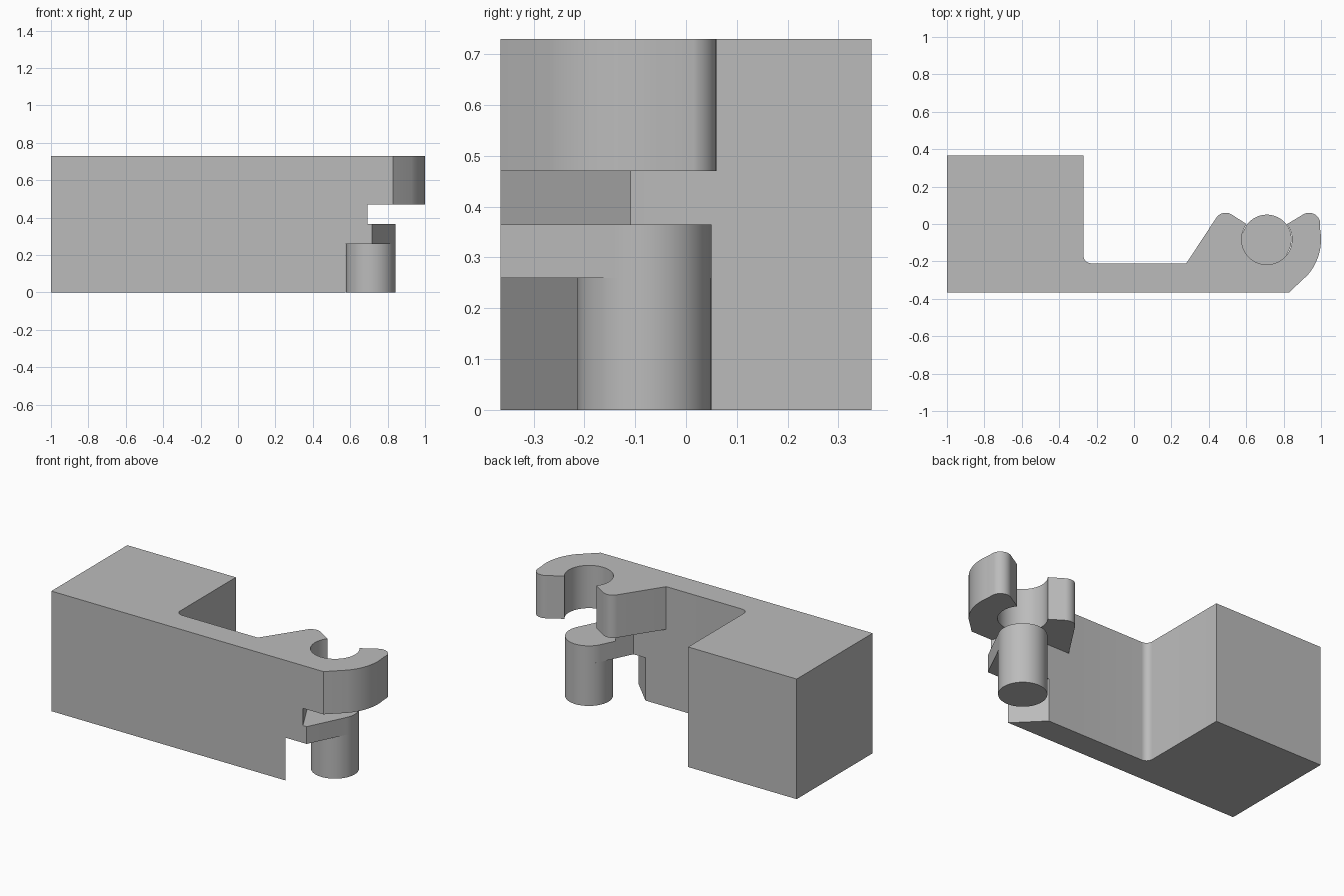
import bpy, bmesh
from math import cos, sin, radians

if "Cube" in bpy.data.objects:
    bpy.data.objects.remove(bpy.data.objects["Cube"], do_unlink=True)

# Single grey material
grey = bpy.data.materials.new("plain_grey")
grey.use_nodes = True
COLOUR = (0.5, 0.5, 0.5, 1)
grey.diffuse_color = COLOUR
grey.node_tree.nodes["Principled BSDF"].inputs["Base Color"].default_value = COLOUR


def arc(cx, cy, r, start, end, steps):
    """Points along an arc, angles in degrees."""
    angles = [radians(start + (end - start) * i / steps) for i in range(steps + 1)]
    return [(cx + r * cos(a), cy + r * sin(a)) for a in angles]


def extrude(name, profile, z0, z1):
    """Solid prism from a plan profile."""
    bm = bmesh.new()
    base = bm.faces.new([bm.verts.new((x, y, z0)) for x, y in profile])
    top = bmesh.ops.extrude_face_region(bm, geom=[base])
    verts = [g for g in top["geom"] if isinstance(g, bmesh.types.BMVert)]
    bmesh.ops.translate(bm, vec=(0, 0, z1 - z0), verts=verts)
    bmesh.ops.recalc_face_normals(bm, faces=bm.faces)
    mesh = bpy.data.meshes.new(name)
    bm.to_mesh(mesh)
    bm.free()
    mesh.materials.append(grey)
    obj = bpy.data.objects.new(name, mesh)
    bpy.context.collection.objects.link(obj)
    bpy.ops.object.select_all(action="DESELECT")
    obj.select_set(True)
    bpy.context.view_layer.objects.active = obj
    bpy.ops.object.shade_smooth_by_angle(angle=radians(30))
    return obj


FRONT, BACK, WALL = -0.365, 0.365, -0.21
HEIGHT, JOIN = 0.73, 0.28
FOOT_TOP, WEB_TOP, CLIP_BASE = 0.26, 0.365, 0.47
PX, PY, PR = 0.71, -0.082, 0.132
start = [(JOIN, WALL), (JOIN, FRONT)]

# Square block with its thin arm and filleted inner corner
extrude("block_and_arm",
        [(-1, FRONT), (JOIN, FRONT), (JOIN, WALL)]
        + arc(-0.23, WALL + 0.04, 0.04, 270, 180, 8)
        + [(-0.27, BACK), (-1, BACK)], 0, HEIGHT)

# Lower end of the arm, cut at a slant
extrude("arm_foot", start + [(0.575, FRONT), (0.42, WALL)], 0, FOOT_TOP)

# Web carrying the pin, tangent to it on both sides
extrude("pin_web",
        start + [(0.717, FRONT)] + arc(PX, PY, PR, -26, 154, 32) + [(0.5, WALL)],
        FOOT_TOP, WEB_TOP)

# Ridge between web and clip
extrude("ridge", start + [(0.693, FRONT), (0.55, -0.108), (0.5, WALL)],
        WEB_TOP, CLIP_BASE)

# Hanging pin
extrude("pin", arc(PX, PY, PR, -26, 325, 63), 0, FOOT_TOP)

# Open clip with rounded tips
extrude("clip",
        start + [(0.83, FRONT)]
        + arc(PX, PY, 0.29, -41, 10, 14)
        + arc(0.936, 0, 0.06, 15, 125, 12)
        + arc(PX, PY, 0.135, 37, 30, 1)
        + arc(PX, PY, 0.135, 25, -205, 44)
        + arc(PX, PY, 0.135, -210, -217, 1)
        + arc(0.49, 0, 0.06, 55, 146, 12),
        CLIP_BASE, HEIGHT)
